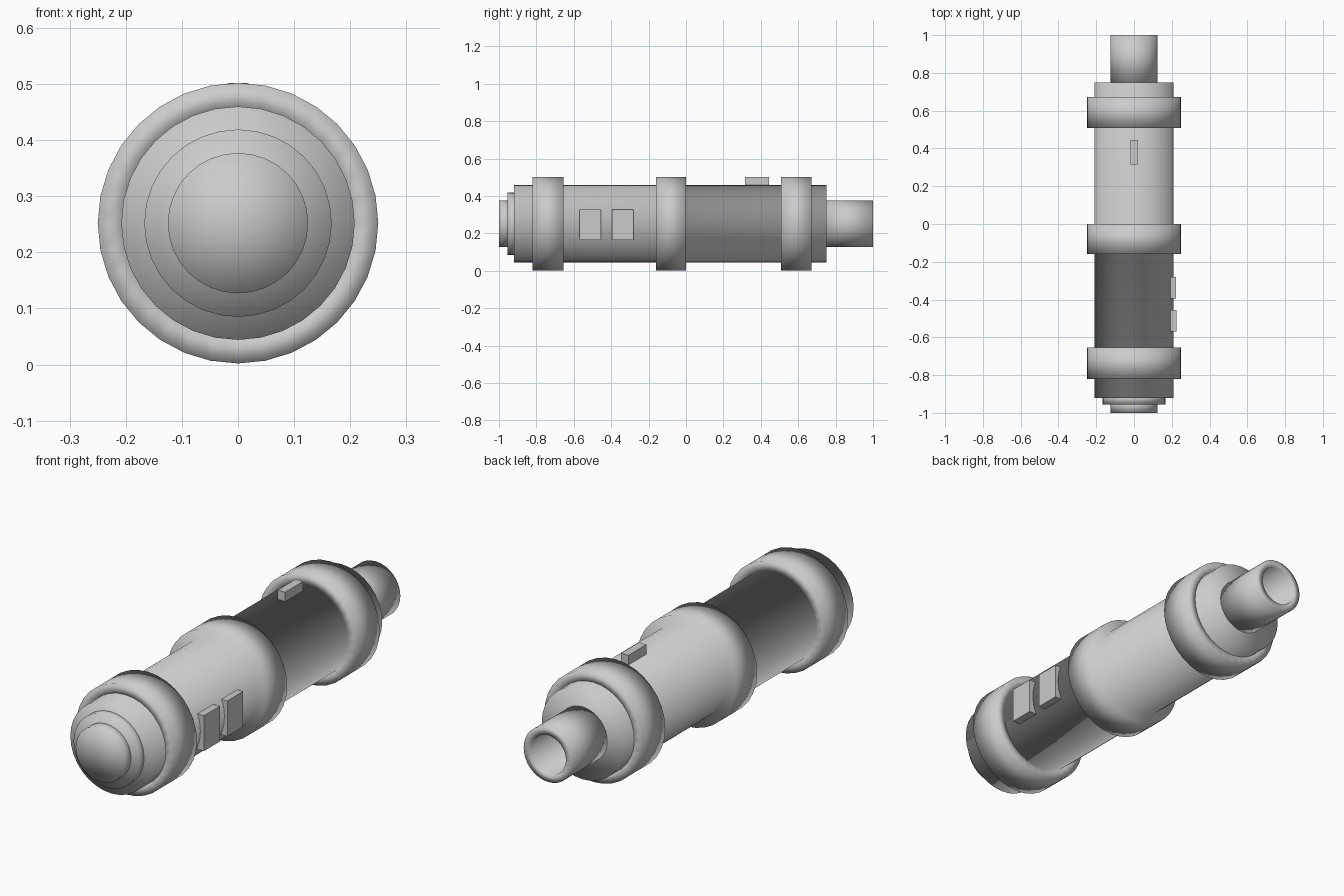
import bpy, bmesh, math

SIDES = 32
AXIS_Z = 0.252

if "Cube" in bpy.data.objects:
    bpy.data.objects.remove(bpy.data.objects["Cube"], do_unlink=True)

grey = bpy.data.materials.new("light_grey")
grey.use_nodes = True
grey.diffuse_color = (0.6, 0.6, 0.6, 1)
grey.node_tree.nodes["Principled BSDF"].inputs["Base Color"].default_value = (0.6, 0.6, 0.6, 1)


def finish(name, bm, smooth):
    bmesh.ops.recalc_face_normals(bm, faces=bm.faces)
    for face in bm.faces:
        face.smooth = smooth
    mesh = bpy.data.meshes.new(name)
    bm.to_mesh(mesh)
    bm.free()
    mesh.materials.append(grey)
    obj = bpy.data.objects.new(name, mesh)
    bpy.context.collection.objects.link(obj)
    return obj


def lathe(name, profile, closed=False):
    """Turn (y, radius) points around the long axis; radius 0 makes a fan centre."""
    bm = bmesh.new()
    loops = []
    for y, r in profile:
        if r == 0:
            loops.append([bm.verts.new((0, y, AXIS_Z))] * SIDES)
        else:
            angles = [2 * math.pi * i / SIDES for i in range(SIDES)]
            loops.append([bm.verts.new((r * math.cos(a), y, AXIS_Z + r * math.sin(a)))
                          for a in angles])
    pairs = list(zip(loops, loops[1:]))
    if closed:
        pairs.append((loops[-1], loops[0]))
    for a, b in pairs:
        for i in range(SIDES):
            j = (i + 1) % SIDES
            corners = list(dict.fromkeys((a[i], a[j], b[j], b[i])))
            bm.faces.new(corners)
    return finish(name, bm, True)


def box(name, low, high):
    bm = bmesh.new()
    bmesh.ops.create_cube(bm, size=1)
    for v in bm.verts:
        v.co = [(l + h) / 2 + c * (h - l) for l, h, c in zip(low, high, v.co)]
    return finish(name, bm, False)


# Main tube with the raised middle band
lathe("main_body", [(-0.92, 0), (-0.92, 0.208), (-0.16, 0.208), (-0.16, 0.25),
                    (0, 0.25), (0, 0.208), (0.75, 0.208), (0.75, 0)])

# Outer bands
for name, start in (("front_band", -0.82), ("rear_band", 0.507)):
    end = start + 0.165
    lathe(name, [(start, 0.2), (start, 0.25), (end, 0.25), (end, 0.2)], closed=True)

# Stepped front cap
lathe("front_step", [(-0.955, 0), (-0.955, 0.167), (-0.9, 0.167), (-0.9, 0)])
lathe("front_button", [(-1, 0), (-1, 0.125), (-0.93, 0.125), (-0.93, 0)])

# Hollow rear nozzle
lathe("rear_nozzle", [(0.74, 0), (0.74, 0.125), (1, 0.125), (1, 0.09),
                      (0.8, 0.09), (0.8, 0)])

# Raised switches
box("top_switch", (-0.019, 0.315, 0.44), (0.019, 0.445, 0.502))
box("side_switch_front", (0.16, -0.57, 0.165), (0.226, -0.455, 0.328))
box("side_switch_rear", (0.16, -0.395, 0.165), (0.222, -0.28, 0.328))
